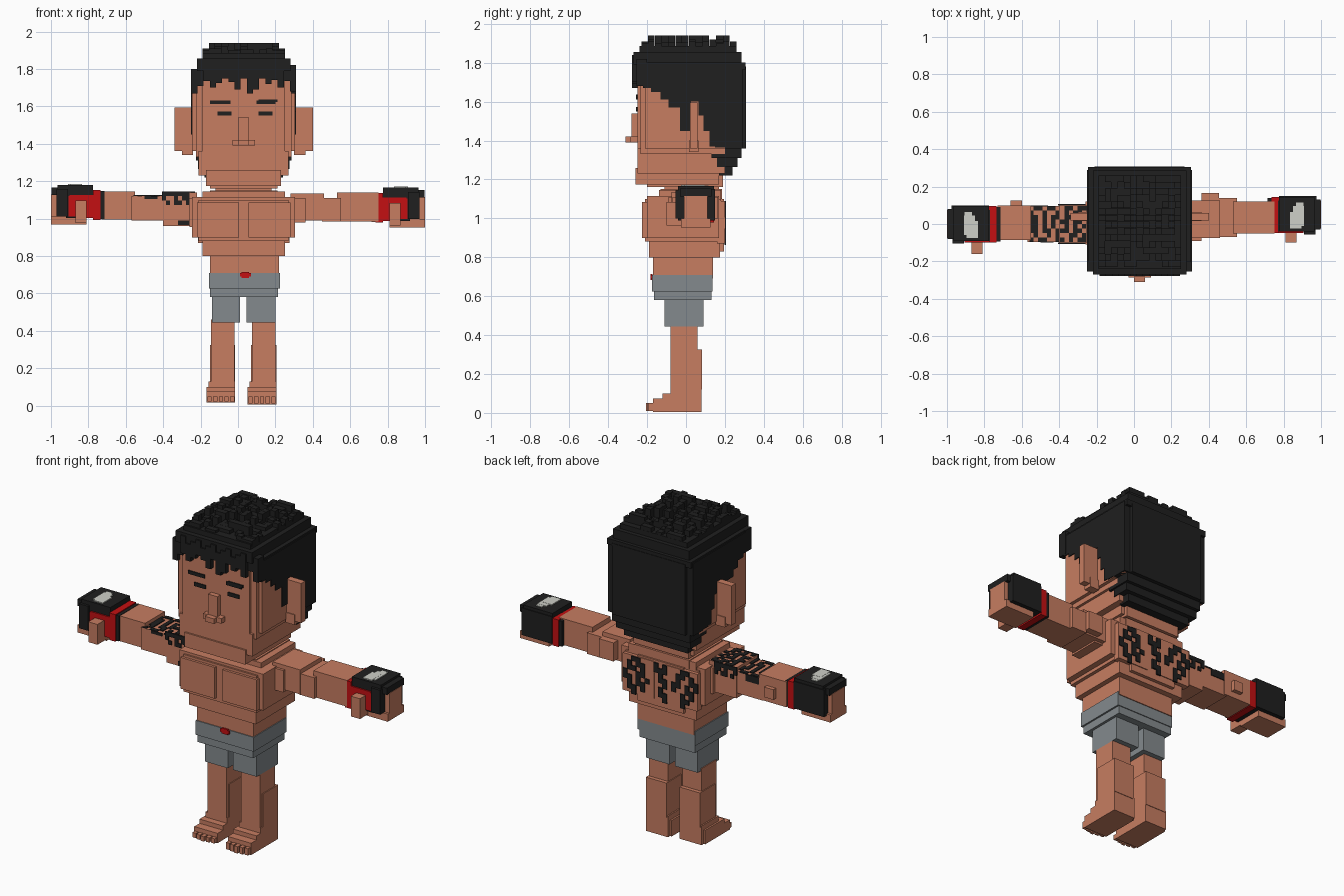
import bpy, bmesh, random
from mathutils import Matrix

random.seed(4)
COLOURS = {"skin": (0.57, 0.205, 0.12), "black": (0.014, 0.014, 0.014), "red": (0.55, 0.005, 0.006),
           "grey": (0.23, 0.255, 0.27), "white": (0.62, 0.63, 0.58)}
MATS = {}
for n, c in COLOURS.items():
    MATS[n] = bpy.data.materials.new(n)
    MATS[n].diffuse_color = (*c, 1)


def blocks(name, colour, boxes):
    """One object from boxes given as (x0, x1, y0, y1, z0, z1)."""
    bm = bmesh.new()
    for x0, x1, y0, y1, z0, z1 in boxes:
        m = (Matrix.Translation(((x0 + x1) / 2, (y0 + y1) / 2, (z0 + z1) / 2))
             @ Matrix.Diagonal((x1 - x0, y1 - y0, z1 - z0, 1)))
        bmesh.ops.create_cube(bm, size=1, matrix=m)
    me = bpy.data.meshes.new(name)
    bm.to_mesh(me)
    bm.free()
    me.materials.append(MATS[colour])
    ob = bpy.data.objects.new(name, me)
    bpy.context.collection.objects.link(ob)
    return ob


def runs(rows):
    """Filled horizontal runs of a pattern: (row, start, end)."""
    for r, row in enumerate(rows):
        c = 0
        while c < len(row):
            s = c
            while c < len(row) and row[c] == "#":
                c += 1
            if c > s:
                yield r, s, c
            c += 1


# Head: stacked skin slabs, nose and ears
blocks("head", "skin", [
    (-.245, .305, -.21, .28, 1.36, 1.77), (-.19, .25, -.25, -.2, 1.25, 1.77),
    (-.225, .285, -.235, .2, 1.33, 1.77), (-.21, .27, -.25, .2, 1.23, 1.36),
    (-.17, .23, -.26, .17, 1.175, 1.26), (-.15, .21, -.2, .19, 1.16, 1.24)])
blocks("nose", "skin", [(0, .06, -.28, -.24, 1.39, 1.54), (-.03, .09, -.285, -.24, 1.39, 1.42),
                        (0, .06, -.31, -.27, 1.39, 1.42)])
blocks("ears", "skin", [(-.34, -.24, .02, .06, 1.36, 1.595), (.3, .4, .02, .06, 1.36, 1.595),
                        (-.3, -.24, .015, .065, 1.34, 1.4), (.3, .36, .015, .065, 1.34, 1.4)])
brows = [(-.15, -.04, 1.612, 1.632), (.10, .20, 1.612, 1.632), (.11, .21, 1.622, 1.637),
         (-.11, -.035, 1.55, 1.572), (.11, .185, 1.55, 1.572)]
blocks("brows_and_eyes", "black", [(a, b, -.256, -.245, c, d) for a, b, c, d in brows])

# Hair: side columns following the hairline, back slabs, crown layers
LINE = [(-.22, 1.67), (-.18, 1.65), (-.13, 1.61), (-.09, 1.57), (-.03, 1.45), (.025, 1.6), (.065, 1.53),
        (.09, 1.45), (.12, 1.37), (.15, 1.365)]
side = []
for (y, z), (y2, _) in zip(LINE, LINE[1:] + [(.285, 0)]):
    side.append((-.25, .31, y, y2, z, 1.79))
blocks("hair_sides", "black", side + [
    (-.25, .31, .2, .29, 1.36, 1.79), (-.21, .27, .2, .308, 1.36, 1.78),
    (-.225, .285, .13, .285, 1.31, 1.37), (-.215, .275, .16, .265, 1.265, 1.32),
    (-.18, .24, .17, .24, 1.22, 1.27)])
blocks("hair_crown", "black", [
    (-.245, .305, -.255, .305, 1.765, 1.8), (-.22, .28, -.27, .285, 1.79, 1.855),
    (-.19, .25, -.24, .26, 1.85, 1.885)])
tufts = []
for i in range(13):
    for j in range(14):
        if random.random() < .6:
            x, y = -.19 + i * .034, -.23 + j * .035
            edge = i in (0, 12) or j in (0, 13)
            top = random.choice((1.9, 1.91) if edge else (1.905, 1.92, 1.94))
            tufts.append((x, x + .034, y, y + .034, 1.87, top))
blocks("hair_tufts", "black", tufts)
drops = [1.67, 1.71, 1.735, 1.7, 1.725, 1.75, 1.73, 1.69, 1.75, 1.67, 1.69, 1.75, 1.72, 1.74, 1.70, 1.735, 1.68]
blocks("fringe", "black", [
    (-.25 + i * .033, -.217 + i * .033, -.278 if 1 < i < 15 else -.255, -.2, z, 1.80 + .02 * (i % 3))
    for i, z in enumerate(drops)])

# Neck and torso
blocks("neck", "skin", [(-.12, .18, -.11, .17, 1.08, 1.18), (-.15, .21, -.13, .185, 1.1, 1.15)])
blocks("torso", "skin", [
    (-.19, .25, -.14, .18, 1.1, 1.145), (-.245, .305, -.2, .17, .9, 1.115),
    (-.21, .27, -.21, .18, .88, 1.1), (-.19, .25, -.19, .175, .8, .9), (-.15, .22, -.17, .14, .69, .81)])
blocks("pecs", "skin", [(-.22, .005, -.225, -.19, .9, 1.085), (.055, .28, -.225, -.19, .9, 1.085)])
blocks("back_muscles", "skin", [(-.215, -.01, .16, .2, .87, 1.09), (.07, .275, .16, .2, .87, 1.09),
                                (-.12, .18, .16, .195, .83, 1.1)])
back_ink = ["..##...#.#...##..",
            ".#.##..###..##.#.",
            "##..#...#...#.##.",
            "#.#.##.##...##..#",
            ".##..#.#...#.#.##",
            ".#.#....#...##.#.",
            "..##...##...#.##.",
            "...#...#......#.."]
blocks("back_tattoo", "black", [(-.22 + s * .029, -.22 + e * .029, .197, .206, 1.06 - r * .028, 1.088 - r * .028)
                                for r, s, e in runs(back_ink)])

# Shorts with a small red mark
blocks("shorts", "grey", [
    (-.155, .225, -.175, .135, .625, .71), (-.15, .215, -.165, .13, .58, .64),
    (-.14, .01, -.11, .09, .445, .6), (.045, .2, -.11, .09, .445, .6)])
blocks("shorts_mark", "red", [(.01, .07, -.182, -.172, .69, .708), (.02, .06, -.182, -.172, .682, .714)])

# Legs and stepped feet with toes
for name, dx, dz in (("left", 0, 0), ("right", -.22, .012)):
    x0, x1 = .075 + dx, .2 + dx
    blocks(name + "_leg", "skin", [(x0, x1, -.08, .06, .1, .46), (x0 - .005, x1 + .005, -.06, .083, .12, .325)])
    f0, f1 = .052 + dx, .205 + dx
    foot = [(f0 + .01, f1, -.08, .08, .005 + dz, .13), (f0, f1, -.12, .06, .005 + dz, .1),
            (f0, f1, -.17, .04, .005 + dz, .075)]
    w = (f1 - f0) / 5
    for i in range(5):
        foot.append((f0 + w * i + .004, f0 + w * (i + 1) - .004, -.205 + .006 * abs(i - 2), -.16, .01 + dz, .05))
    blocks(name + "_foot", "skin", foot)

# Arms (T pose)
blocks("right_arm", "skin", [
    (-.4, -.22, -.1, .1, .96, 1.14), (-.57, -.38, -.095, .095, .99, 1.12),
    (-.73, -.55, -.085, .1, .995, 1.145), (-.66, -.6, .06, .125, 1.03, 1.09), (-.26, -.2, -.11, .12, .955, 1.11)])
blocks("left_arm", "skin", [
    (.28, .46, -.075, .125, .99, 1.135), (.36, .455, -.07, .165, 1.0, 1.11), (.45, .55, -.07, .14, .985, 1.11),
    (.53, .75, -.05, .12, .985, 1.14), (.29, .36, -.09, .1, .98, 1.11)])

# Arm tattoo on top, front and back of the right arm
top_ink = [".##.##..##.###",
           "#..#..#.#.##.#",
           "##.#.##.##..#.",
           "##.#.#.##.##.#",
           "##.#.#..#.#.#.",
           "##.##.###.##.#",
           ".#..#.#..##.#.",
           "#.##..##.#.##."]
ink = []
for r, s, e in runs(top_ink):
    for c in range(s, e):
        z = 1.14 if c >= 7 else 1.12
        x, y = -.56 + c * .0235, .073 - r * .024
        ink.append((x, x + .0235, y, y + .024, z - .004, z + .005))
for r, s, e in runs(["#######.", "#..#.##.", ".#.##.#."]):
    a, b, z = -.405 + s * .021, -.405 + e * .021, 1.12 - r * .024
    ink.append((a, b, -.106, -.098, z, z + .024))
    ink.append((a, b, .098, .106, z, z + .024))
ink += [(-.55, -.46, .093, .1, 1.08, 1.12), (-.5, -.43, -.1, -.093, 1.105, 1.122), (-.32, -.26, -.105, -.098, .965, .99)]
blocks("arm_tattoo", "black", ink)


# Gloves: black shell, red cuff and trim, bare fingers, white patch
def glove(name, s, dy, dz, thumb):
    def m(boxes):
        return [(min(s * a, s * b), max(s * a, s * b), c + dy, d + dy, e + dz, f + dz)
                for a, b, c, d, e, f in boxes]
    blocks(name + "_glove", "black", m([
        (.775, .965, -.085, .1, 1.125, 1.168), (.8, .998, -.075, .085, 1.115, 1.155),
        (.775, .975, .05, .105, .99, 1.15), (.91, .97, -.1, .09, 1.0, 1.145),
        (.77, .92, -.085, .08, .99, 1.14), (.715, .74, -.088, .095, .985, 1.135)]))
    blocks(name + "_cuff", "red", m([(.735, .775, -.094, .1, .98, 1.14)]))
    blocks(name + "_trim", "red", m([(.775, .9, -.093, -.08, 1.085, 1.115), (.87, .905, -.093, -.08, 1.0, 1.11),
                                     (.77, .83, -.091, -.08, .99, 1.09)]))
    blocks(name + "_fingers", "skin", m([(.81, 1, -.07, .08, .955, 1.0), (.96, 1, -.055, .065, .96, 1.118)]))
    blocks(name + "_thumb", "skin", m([(.81, .87, -thumb, -.07, .965, 1.085)]))
    blocks(name + "_patch", "white", m([(.835, .895, -.07, .02, 1.16, 1.174), (.85, .91, -.055, .05, 1.16, 1.173),
                                        (.865, .905, -.03, .07, 1.16, 1.172)]))


glove("left", 1, .045, -.002, .145)
glove("right", -1, -.005, .012, .155)
